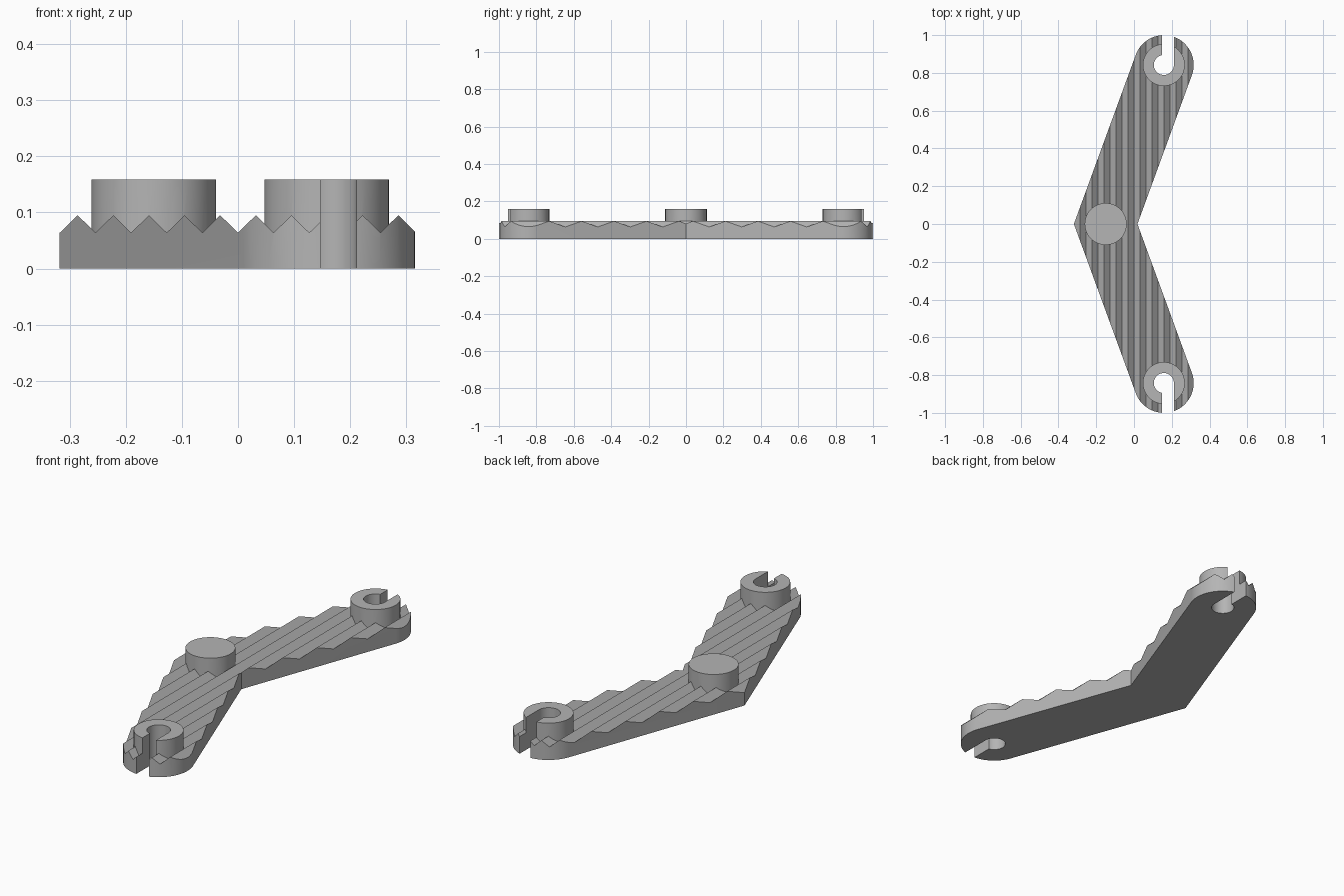
import bpy
import bmesh
from math import cos, sin, pi, atan2, hypot
from mathutils import Vector

cube = bpy.data.objects.get("Cube")
if cube:
    bpy.data.objects.remove(cube, do_unlink=True)

# Main dimensions
ELBOW = Vector((-0.15, 0))      # centre of the solid boss
END = Vector((0.158, 0.842))    # centre of each slotted boss
ARM_R, BOSS_R, HOLE_R = 0.158, 0.111, 0.053
SLOT_L, SLOT_R = 0.147, 0.211
PITCH, VALLEY, PEAK, TOP = 0.0635, 0.064, 0.095, 0.159

grey = bpy.data.materials.new("grey")
grey.use_nodes = True
colour = (0.46, 0.46, 0.46, 1)
grey.diffuse_color = colour
grey.node_tree.nodes["Principled BSDF"].inputs["Base Color"].default_value = colour


def extrude(name, points, offset):
    """Closed solid made by sweeping a polygon along offset."""
    bm = bmesh.new()
    face = bm.faces.new([bm.verts.new(p) for p in points])
    swept = bmesh.ops.extrude_face_region(bm, geom=[face])["geom"]
    bmesh.ops.translate(bm, vec=offset,
                        verts=[v for v in swept if isinstance(v, bmesh.types.BMVert)])
    bmesh.ops.recalc_face_normals(bm, faces=bm.faces)
    mesh = bpy.data.meshes.new(name)
    bm.to_mesh(mesh)
    bm.free()
    mesh.materials.append(grey)
    obj = bpy.data.objects.new(name, mesh)
    bpy.context.collection.objects.link(obj)
    return obj


def arc(centre, radius, start, end, steps):
    return [(centre[0] + radius * cos(start + (end - start) * i / steps),
             centre[1] + radius * sin(start + (end - start) * i / steps))
            for i in range(steps + 1)]


def prism(name, outline, bottom, top):
    return extrude(name, [(x, y, bottom) for x, y in outline], (0, 0, top - bottom))


def cylinder(name, centre, radius, bottom, top):
    return prism(name, arc(centre, radius, 0, 2 * pi, 64)[:-1], bottom, top)


def combine(target, other, operation):
    mod = target.modifiers.new(operation.lower(), "BOOLEAN")
    mod.operation, mod.solver, mod.object = operation, "EXACT", other
    bpy.context.view_layer.objects.active = target
    bpy.ops.object.modifier_apply(modifier=mod.name)
    bpy.data.objects.remove(other, do_unlink=True)


# Ridged slab, with sawtooth ridges running along y
ridges = [(i * PITCH / 2, -1.2, PEAK if i % 2 else VALLEY) for i in range(-12, 13)]
ends = [(ridges[-1][0], -1.2, 0), (ridges[0][0], -1.2, 0)]
bracket = extrude("ridged_bracket", ridges + ends, (0, 2.4, 0))

# Trim the slab to a bent outline with rounded ends
arm = END - ELBOW
side = atan2(arm.y, arm.x) - pi / 2
miter = ARM_R * hypot(arm.x, arm.y) / arm.y
back_end = arc(END, ARM_R, side, side + pi, 32)
front_end = [(x, -y) for x, y in reversed(back_end)]
outline = ([(ELBOW.x + miter, 0)] + back_end + [(ELBOW.x - miter, 0)] + front_end)
combine(bracket, prism("outline_cutter", outline, -0.1, 0.3), "INTERSECT")

# Solid boss at the elbow
combine(bracket, cylinder("elbow_boss", ELBOW, BOSS_R, 0.02, TOP), "UNION")

# Slotted bosses at both ends
for s in (-1, 1):
    centre = (END.x, s * END.y)
    combine(bracket, cylinder("end_boss", centre, BOSS_R, 0.02, TOP), "UNION")
    combine(bracket, cylinder("hole_cutter", centre, HOLE_R, -0.1, 0.3), "DIFFERENCE")
    slot = [(SLOT_L, centre[1]), (SLOT_R, centre[1]), (SLOT_R, s * 1.2), (SLOT_L, s * 1.2)]
    combine(bracket, prism("slot_cutter", slot, -0.1, 0.3), "DIFFERENCE")

bpy.ops.object.select_all(action="DESELECT")
bracket.select_set(True)
bpy.context.view_layer.objects.active = bracket
bpy.ops.object.shade_smooth_by_angle(angle=pi / 6)
